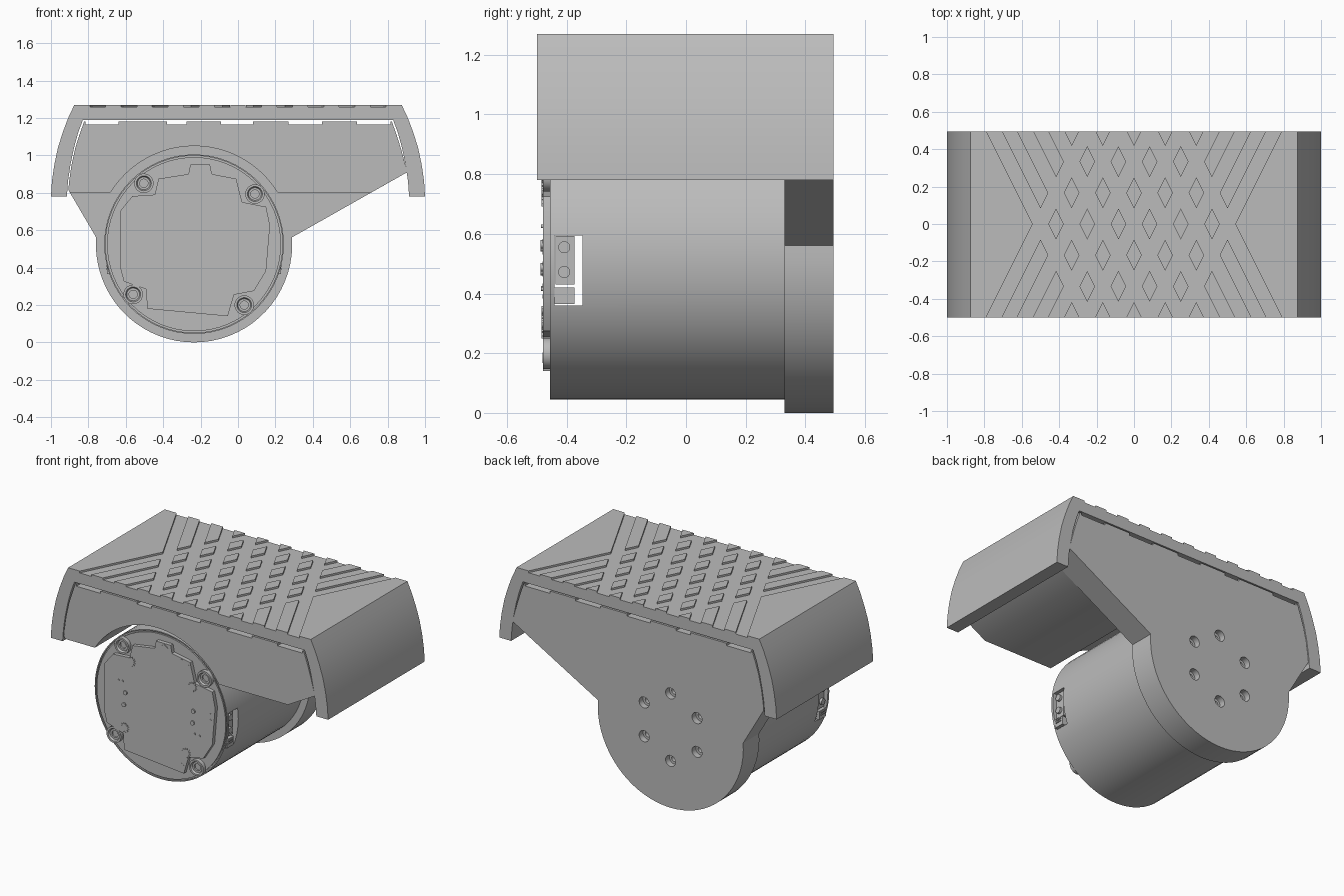
import bpy, bmesh
from math import sin, cos, radians, pi

cube = bpy.data.objects.get("Cube")
if cube:
    bpy.data.objects.remove(cube, do_unlink=True)

grey = bpy.data.materials.new("plain_grey")
grey.use_nodes = True
colour = (0.5, 0.5, 0.5, 1)
grey.diffuse_color = colour
grey.node_tree.nodes["Principled BSDF"].inputs["Base Color"].default_value = colour

CX, CZ = -0.235, 0.525          # motor axis
FRONT, BACK, PLATE = -0.5, 0.495, 0.33


def finish(name, bm):
    bmesh.ops.remove_doubles(bm, verts=bm.verts, dist=1e-5)
    bmesh.ops.recalc_face_normals(bm, faces=bm.faces)
    mesh = bpy.data.meshes.new(name)
    bm.to_mesh(mesh)
    bm.free()
    mesh.materials.append(grey)
    ob = bpy.data.objects.new(name, mesh)
    bpy.context.collection.objects.link(ob)
    return ob


def extrude(bm, points, offset):
    """Close a polygon and pull it along offset into a solid."""
    a = [bm.verts.new(p) for p in points]
    b = [bm.verts.new([p[i] + offset[i] for i in range(3)]) for p in points]
    bm.faces.new(a)
    bm.faces.new(b[::-1])
    for i in range(len(a)):
        j = (i + 1) % len(a)
        bm.faces.new((a[i], a[j], b[j], b[i]))


def prism(name, outline, y0, y1):
    """Solid from an x-z outline running along y."""
    bm = bmesh.new()
    extrude(bm, [(x, y0, z) for x, z in outline], (0, y1 - y0, 0))
    return finish(name, bm)


def lathe(name, profile, spots=((CX, CZ),), n=32):
    """Turn (radius, y) profiles about y axes through each spot."""
    bm = bmesh.new()
    for cx, cz in spots:
        rings = []
        for r, y in profile:
            if r == 0:
                rings.append([bm.verts.new((cx, y, cz))] * n)
            else:
                rings.append([bm.verts.new((cx + r * cos(2 * pi * i / n), y,
                                            cz + r * sin(2 * pi * i / n))) for i in range(n)])
        for p, q in zip(rings, rings[1:]):
            for i in range(n):
                j = (i + 1) % n
                corners = list(dict.fromkeys((p[i], p[j], q[j], q[i])))
                if len(corners) > 2:
                    bm.faces.new(corners)
    return finish(name, bm)


def box(name, x0, x1, y0, y1, z0, z1):
    return prism(name, [(x0, z0), (x1, z0), (x1, z1), (x0, z1)], y0, y1)


def cut(ob, cutter):
    mod = ob.modifiers.new("cut", "BOOLEAN")
    mod.operation, mod.solver, mod.object = "DIFFERENCE", "EXACT", cutter
    cutter.hide_render = True
    bpy.context.view_layer.objects.active = ob
    bpy.ops.object.modifier_apply(modifier=mod.name)
    bpy.data.objects.remove(cutter, do_unlink=True)


def arc(r, a0, a1, n):
    angles = [radians(a0 + (a1 - a0) * i / n) for i in range(n + 1)]
    return [(CX + r * cos(a), CZ + r * sin(a)) for a in angles]


def around(r, first, count):
    return [(CX + r * cos(radians(first + 360 * i / count)),
             CZ + r * sin(radians(first + 360 * i / count))) for i in range(count)]


def mirrored(side):
    return side + [(-x, z) for x, z in reversed(side)]


# Curved cover shell
outer = [(-1, 0.78), (-0.995, 0.86), (-0.982, 0.95), (-0.963, 1.04),
         (-0.938, 1.12), (-0.908, 1.2), (-0.875, 1.27)]
inner = [(-0.915, 0.78), (-0.909, 0.86), (-0.896, 0.95), (-0.877, 1.04),
         (-0.855, 1.12), (-0.83, 1.188)]
cover = prism("cover_shell", mirrored(outer) + mirrored(inner)[::-1], FRONT, BACK)

# Crossing diagonal grooves that leave raised diamonds and chevron strips
for lean in (1, -1):
    bm = bmesh.new()
    for k in range(7):
        top = -0.75 + k / 6
        ends = ((top - 0.05, 0.6), (top + 0.55, -0.6))
        (xa, ya), (xb, yb) = ends
        w = 0.042
        quad = [(xa - w, ya), (xa + w, ya), (xb + w, yb), (xb - w, yb)]
        extrude(bm, [(lean * x, y, 1.258) for x, y in quad], (0, 0, 0.05))
    cut(cover, finish("groove_cutter", bm))

# Inner block and back plate share a slotted top edge
slots = [(-0.815, -0.64), (-0.38, -0.275), (-0.09, 0.08), (0.27, 0.45), (0.635, 0.815)]
top_edge = [(0.905, 0.91), (0.873, 1.03), (0.848, 1.11), (0.823, 1.18)]
for x0, x1 in reversed(slots):
    top_edge += [(x1, 1.18), (x1, 1.165), (x0, 1.165), (x0, 1.18)]
top_edge += [(-0.823, 1.18), (-0.848, 1.11), (-0.87, 1.04), (-0.89, 0.95),
             (-0.903, 0.86), (-0.907, 0.815)]

prism("inner_block", top_edge + [(-0.897, 0.8)] + arc(0.525, 148.4, 31.6, 24)
      + [(0.71, 0.8)], FRONT, PLATE)
plate = prism("back_plate", top_edge + arc(0.525, 176, 364, 36), PLATE, BACK)

# Six counterbored holes in the back plate
cut(plate, lathe("hole_cutter", [(0, 0.4), (0.02, 0.4), (0.02, 0.455), (0.036, 0.455),
                                 (0.036, 0.55), (0, 0.55)], around(0.22, 90, 6), 24))

# Motor can with a fine groove around its front rim
motor = lathe("motor_can", [(0, -0.455), (0.465, -0.455), (0.465, -0.445), (0.473, -0.445),
                            (0.473, -0.455), (0.48, -0.455), (0.48, PLATE), (0, PLATE)], n=64)
cut(motor, box("window_cutter", CX - 0.6, CX + 0.6, -0.44, -0.347, 0.36, 0.595))

# Connectors in the side windows
for side, label in ((1, "left"), (-1, "right")):
    def span(a, b):
        return sorted((CX + side * a, CX + side * b))
    box(label + "_connector", *span(0.36, 0.455), -0.437, -0.373, 0.43, 0.592)
    box(label + "_socket", *span(0.36, 0.465), -0.44, -0.373, 0.365, 0.42)
    for z in (0.39, 0.405):
        box(label + "_socket_pin", *span(0.465, 0.47), -0.43, -0.385, z, z + 0.006)
    for z in (0.472, 0.555):
        bm = bmesh.new()
        ring = [(CX + side * 0.455, -0.408 + 0.02 * cos(i * pi / 8), z + 0.02 * sin(i * pi / 8))
                for i in range(16)]
        extrude(bm, ring, (side * 0.015, 0, 0))
        finish(label + "_terminal_screw", bm)

# Circuit board lid on the motor front
board = [(-0.396, 0.176), (-0.33, 0.257), (-0.21, 0.265), (-0.19, 0.35), (-0.03, 0.375),
         (-0.02, 0.425), (0.085, 0.425), (0.095, 0.375), (0.225, 0.35), (0.257, 0.225),
         (0.385, 0.2), (0.406, 0.1), (0.385, -0.144), (0.32, -0.25), (0.214, -0.27),
         (0.18, -0.385), (-0.25, -0.345), (-0.257, -0.24), (-0.375, -0.2), (-0.396, -0.12)]
prism("board_lid", [(CX + x, CZ + z) for x, z in board], -0.48, -0.455)

# Screw bosses at the corners of the lid
lathe("screw_bosses", [(0.052, -0.45), (0.052, -0.48), (0.04, -0.48), (0.034, -0.468),
                       (0.022, -0.468), (0.022, -0.457), (0, -0.457)], around(0.422, 39.5, 4))

# Toothed washers, contact pins and solder dots on the lid
for cx, cz in around(0.315, 39, 4):
    star = []
    for i in range(24):
        r = 0.032 if i % 2 else 0.021
        star.append((cx + r * cos(i * pi / 12), cz + r * sin(i * pi / 12)))
    prism("toothed_washer", star, -0.484, -0.479)


def studs(name, spots, r, tip):
    lathe(name, [(r, -0.478), (r, tip), (0, tip)],
          [(CX + x, CZ + z) for x, z in spots], 16)


studs("contact_pins", [(-0.24, 0.03), (-0.25, -0.05), (0.25, 0.04), (0.245, -0.037)], 0.014, -0.488)
studs("small_pins", [(-0.29, 0.1), (-0.26, 0.1), (0.26, -0.105), (0.295, -0.11)], 0.006, -0.486)
studs("edge_dots", [(0.375 - 0.003 * i, 0.05 - 0.037 * i) for i in range(6)], 0.007, -0.481)
studs("top_dots", [(0.165 + 0.016 * i, 0.35 - 0.008 * i) for i in range(4)], 0.006, -0.481)
studs("lower_dot", [(0.165, -0.34)], 0.018, -0.481)
prism("index_mark", [(CX + 0.01, CZ + 0.4), (CX + 0.07, CZ + 0.4), (CX + 0.04, CZ + 0.42)],
      -0.484, -0.479)

# Smooth the curved sides while keeping hard edges
bpy.ops.object.select_all(action="DESELECT")
for ob in bpy.context.collection.objects:
    if ob.type == "MESH" and grey.name in ob.data.materials:
        ob.select_set(True)
        bpy.context.view_layer.objects.active = ob
bpy.ops.object.shade_smooth_by_angle()
